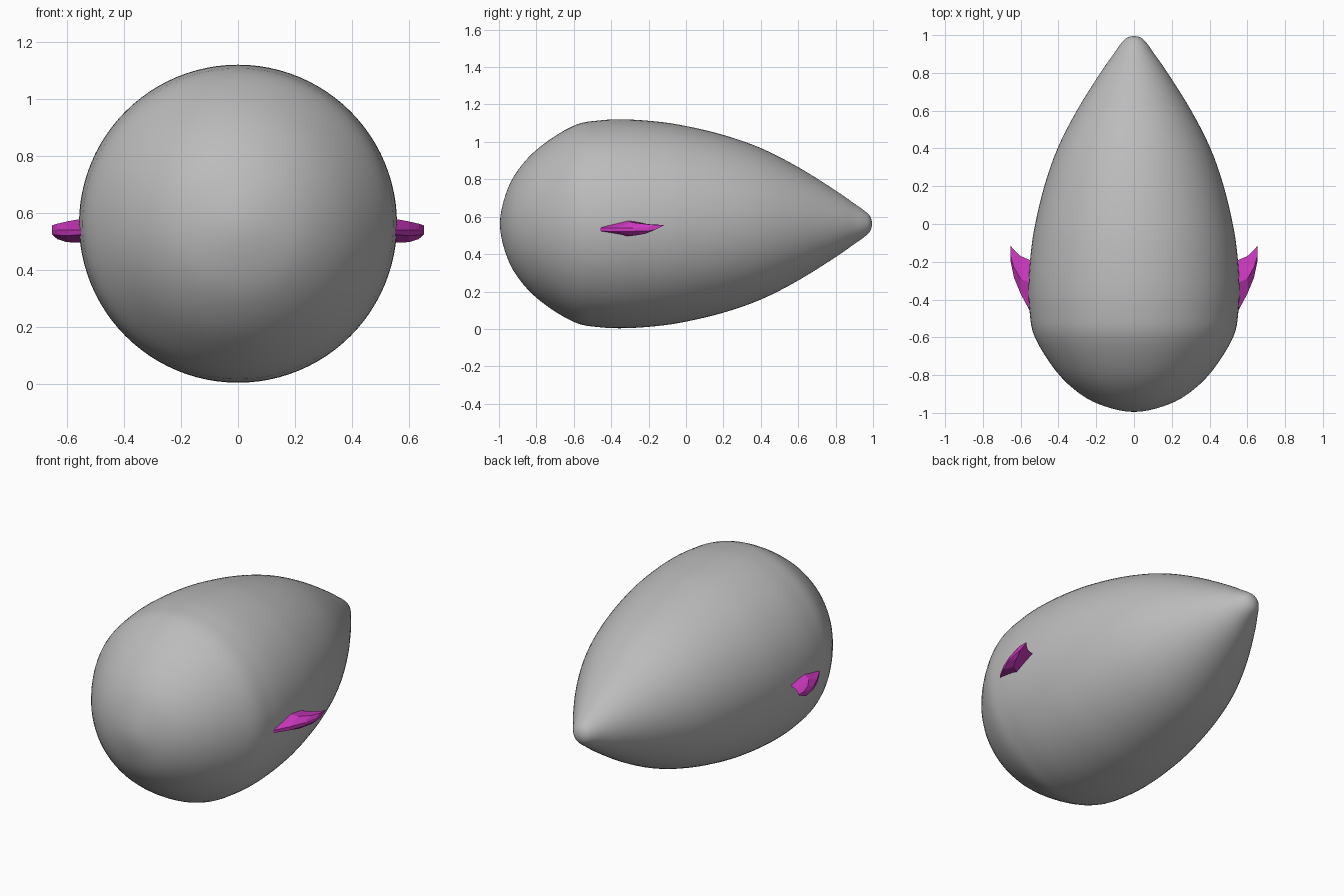
import bpy, bmesh, math
from mathutils import Vector

if "Cube" in bpy.data.objects:
    bpy.data.objects.remove(bpy.data.objects["Cube"])

CENTRE_Z = 0.562


def material(name, rgb):
    m = bpy.data.materials.new(name)
    m.diffuse_color = (*rgb, 1.0)
    m.use_nodes = True
    m.node_tree.nodes["Principled BSDF"].inputs["Base Color"].default_value = m.diffuse_color
    return m


def make_object(name, bm, mat):
    bmesh.ops.recalc_face_normals(bm, faces=bm.faces[:])
    me = bpy.data.meshes.new(name)
    bm.to_mesh(me)
    bm.free()
    me.materials.append(mat)
    ob = bpy.data.objects.new(name, me)
    bpy.context.collection.objects.link(ob)
    return ob


def smooth_path(points, steps):
    """Catmull-Rom curve through (y, radius) points."""
    p = [Vector(q) for q in points]
    # mirrored end points make both poles rounded
    p = [Vector((p[1].x, -p[1].y))] + p + [Vector((p[-2].x, -p[-2].y))]
    out = []
    for a, b, c, d in zip(p, p[1:], p[2:], p[3:]):
        for i in range(steps):
            t = i / steps
            out.append(0.5 * (2 * b + (c - a) * t + (2 * a - 5 * b + 4 * c - d) * t * t
                              + (3 * b - a - 3 * c + d) * t ** 3))
    return out + [p[-2]]


grey = material("body grey", (0.5, 0.5, 0.5))
magenta = material("fin magenta", (0.61, 0.04, 0.53))

# Teardrop body: profile turned around the y axis
profile = [(-0.995, 0), (-0.965, 0.155), (-0.9, 0.285), (-0.78, 0.412), (-0.6, 0.525),
           (-0.46, 0.553), (-0.32, 0.558), (-0.15, 0.546), (0, 0.523), (0.2, 0.475),
           (0.4, 0.405), (0.6, 0.303), (0.8, 0.178), (0.9, 0.108), (0.95, 0.073),
           (0.983, 0.042), (0.995, 0)]
SEGMENTS = 96
path = smooth_path(profile, 4)
bm = bmesh.new()
rings = []
for y, r in path[1:-1]:
    rings.append([bm.verts.new((r * math.cos(2 * math.pi * k / SEGMENTS), y,
                                CENTRE_Z + r * math.sin(2 * math.pi * k / SEGMENTS)))
                  for k in range(SEGMENTS)])
poles = [bm.verts.new((0, path[i].x, CENTRE_Z)) for i in (0, -1)]
for k in range(SEGMENTS):
    n = (k + 1) % SEGMENTS
    for a, b in zip(rings, rings[1:]):
        bm.faces.new((a[k], a[n], b[n], b[k]))
    bm.faces.new((poles[0], rings[0][n], rings[0][k]))
    bm.faces.new((poles[1], rings[-1][k], rings[-1][n]))
for f in bm.faces:
    f.smooth = True
make_object("body", bm, grey)

# Fins: faceted loft; each section is x and five (y, z) points:
# lower front, upper front, ridge, rear, underside
sections = [
    (0.53, [(-0.50, 0.525), (-0.50, 0.54), (-0.32, 0.583), (-0.20, 0.555), (-0.33, 0.496)]),
    (0.60, [(-0.37, 0.520), (-0.37, 0.54), (-0.29, 0.570), (-0.17, 0.553), (-0.29, 0.497)]),
    (0.635, [(-0.285, 0.522), (-0.285, 0.54), (-0.23, 0.562), (-0.138, 0.553), (-0.22, 0.508)]),
    (0.653, [(-0.20, 0.524), (-0.20, 0.543), (-0.17, 0.556), (-0.115, 0.555), (-0.165, 0.53)]),
]
for name, side in (("right_fin", 1), ("left_fin", -1)):
    bm = bmesh.new()
    loops = [[bm.verts.new((side * x, y, z)) for y, z in pts] for x, pts in sections]
    for a, b in zip(loops, loops[1:]):
        for k in range(5):
            n = (k + 1) % 5
            bm.faces.new((a[k], a[n], b[n], b[k]))
    bm.faces.new(loops[0])
    bm.faces.new(loops[-1])
    make_object(name, bm, magenta)
